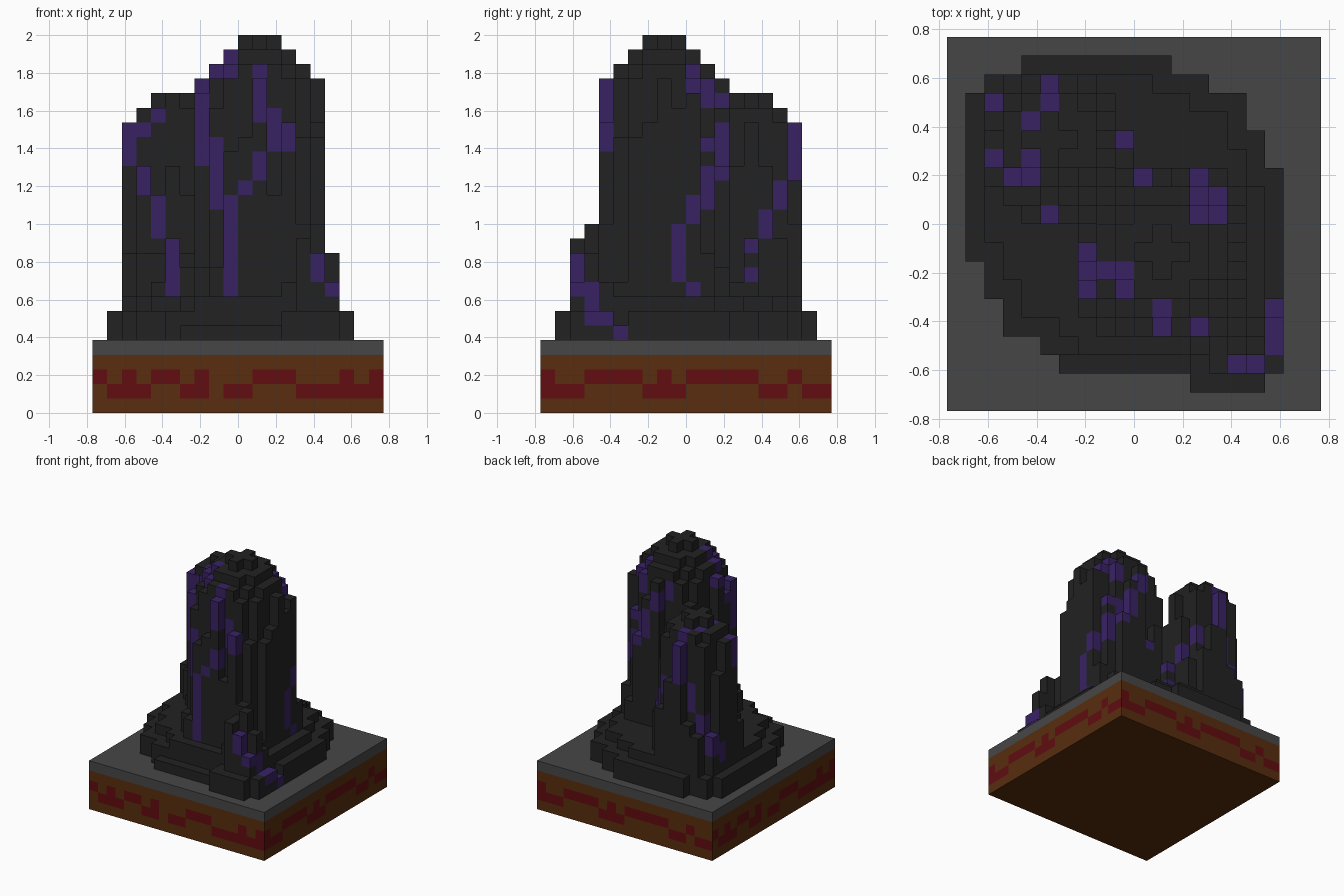
import bpy, bmesh, math, random
from mathutils import Vector

if "Cube" in bpy.data.objects:
    bpy.data.objects.remove(bpy.data.objects["Cube"], do_unlink=True)
random.seed(4)
V, N = 1 / 13, 20            # block size, blocks per base side


def material(name, rgb):
    m = bpy.data.materials.new(name)
    m.use_nodes = True
    m.diffuse_color = (*rgb, 1)
    m.node_tree.nodes["Principled BSDF"].inputs["Base Color"].default_value = (*rgb, 1)
    return m


EARTH = material("brown_earth", (.098, .027, .0045))
RED = material("dark_red", (.119, .004, .005))
GREY = material("grey_stone", (.062, .062, .062))
BLACK = material("black_rock", (.016, .016, .016))
PURPLE = material("purple_vein", (.040, .016, .127))

DIRS = [(1, 0, 0), (-1, 0, 0), (0, 1, 0), (0, -1, 0), (0, 0, 1), (0, 0, -1)]


def build_blocks(name, cells, solid, mats, pick):
    """Skin a set of blocks with their exposed faces; pick() gives the material slot."""
    bm, verts = bmesh.new(), {}

    def corner(p):
        key = tuple(round(c) for c in p)
        if key not in verts:
            verts[key] = bm.verts.new(((key[0] - N / 2) * V, (key[1] - N / 2) * V, key[2] * V))
        return verts[key]

    for c in sorted(cells):
        mid = Vector(c) + Vector((.5, .5, .5))
        for d in DIRS:
            if tuple(a + b for a, b in zip(c, d)) in solid:
                continue
            n = Vector(d)
            u = Vector((d[1], d[2], d[0]))
            w = n.cross(u)
            quad = [mid + (n + u * s + w * t) / 2 for s, t in ((-1, -1), (1, -1), (1, 1), (-1, 1))]
            f = bm.faces.new([corner(p) for p in quad])
            f.material_index = pick(c, d)
    mesh = bpy.data.meshes.new(name)
    bm.to_mesh(mesh)
    bm.free()
    ob = bpy.data.objects.new(name, mesh)
    bpy.context.collection.objects.link(ob)
    for m in mats:
        mesh.materials.append(m)
    return ob


# ---- Base: earth block with a winding red band, grey slab on top
band_a = {2: {0, 2, 4, 5, 7, 11, 12, 13, 17, 19}, 1: {1, 2, 3, 6, 7, 9, 10, 14, 15, 16, 17, 18, 19}}
band_b = {2: {0, 3, 4, 5, 6, 8, 10, 11, 12, 13, 14, 17}, 1: {0, 1, 2, 7, 8, 9, 15, 16, 18, 19}}


def band(c, d):
    i, j, k = c
    if d[2] or k not in (1, 2):
        return 0
    along, rows = {(0, -1): (i, band_a), (1, 0): (j, band_b),
                   (0, 1): (N - 1 - i, band_b), (-1, 0): (N - 1 - j, band_a)}[d[:2]]
    return int(along in rows[k])


earth = {(i, j, k) for i in range(N) for j in range(N) for k in range(4)}
build_blocks("earth_base", earth, earth, [EARTH, RED], band)

bpy.ops.mesh.primitive_cube_add(size=1, location=(0, 0, 4.5 * V))
slab = bpy.context.object
slab.name = "stone_slab"
slab.scale = (N * V, N * V, V)
slab.data.materials.append(GREY)

# ---- Rock: column heights in blocks, with the part that owns each column
height, owner = {}, {}


def raise_column(i, j, h, part):
    if h > height.get((i, j), 0):
        height[i, j], owner[i, j] = h, part


# Mound outline: first and last block of each row, front to back
spans = [(13, 16), (6, 17), (5, 17), (3, 17), (3, 17), (2, 17), (2, 17)] + [(1, 17)] * 5 \
    + [(1, 16)] * 2 + [(1, 15)] * 2 + [(2, 13), (4, 11)]
outline = {(i, j) for j, (a, b) in enumerate(spans, 1) for i in range(a, b + 1)}
for i, j in outline:
    inner = all((i + a, j + b) in outline for a in (-1, 0, 1) for b in (-1, 0, 1))
    low = (j == 2 and i < 13) or (i, j) == (17, 5)
    raise_column(i, j, 8 if inner else 6 if low else 7, "mound")


def spire(part, ci, cj, r, top, reach):
    """Domed round tower with ragged corner columns and rubble at its foot."""
    for i in range(ci - r, ci + r + 1):
        for j in range(cj - r, cj + r + 1):
            dist = math.hypot(i - ci, j - cj)
            ring = max(1, round(dist + .15))
            if dist <= r:
                raise_column(i, j, top + 1 - ring, part)
            elif dist < reach:
                raise_column(i, j, top - r - random.randint(1, 7), part)
            elif dist < reach + .6:
                raise_column(i, j, random.randint(9, 13), part)


spire("tall_spire", 11, 8, 4, 26, 4.5)
spire("back_spire", 5, 14, 3, 22, 3.2)
height[7, 6] = height[15, 10] = 22
# Stepped front of the back spire and its low side columns
for i in range(2, 9):
    for j, cap in ((11, 11 + i % 2), (12, 15 + i % 3)):
        if owner[i, j] == "back_spire":
            height[i, j] = min(height[i, j], cap)
for i, j, h in ((2, 13, 20), (3, 12, 17), (4, 12, 15), (5, 10, 12), (4, 10, 9), (6, 10, 10), (9, 14, 12), (9, 13, 9)):
    height[i, j], owner[i, j] = h, "back_spire"
# Small front rock
for i, j, h in ((15, 3, 13), (14, 3, 12), (14, 2, 12), (15, 2, 11), (16, 3, 11), (16, 2, 9), (16, 4, 9), (13, 3, 9)):
    height[i, j], owner[i, j] = h, "small_rock"

solid = {(i, j, k) for (i, j), h in height.items() for k in range(5, h)}

# ---- Purple veins: painted on the first block met from each side
veins = set()


def paint(side, runs):
    for a, k0, k1 in runs:
        for k in range(k0, k1 + 1):
            for s in (range(N) if side in ("front", "left") else reversed(range(N))):
                c = (a, s, k) if side in ("front", "back") else (s, a, k)
                if c in solid:
                    veins.add(c)
                    break


paint("front", [(9, 8, 14), (9, 24, 24), (8, 14, 18), (7, 19, 21), (10, 15, 15), (11, 16, 17),
                (11, 21, 23), (12, 18, 20), (2, 17, 19), (3, 15, 16), (3, 19, 19), (4, 12, 14),
                (4, 20, 20), (5, 8, 11), (15, 9, 10), (16, 8, 8)])
paint("right", [(10, 23, 23), (11, 21, 22), (12, 21, 21), (12, 17, 18), (11, 14, 16), (10, 13, 14),
                (9, 9, 12), (10, 8, 8), (4, 18, 20), (17, 16, 18), (16, 14, 15), (15, 12, 13),
                (14, 11, 11), (14, 9, 9), (2, 8, 10), (3, 6, 8), (4, 6, 6), (5, 5, 5)])
paint("back", [(5, 16, 19), (4, 13, 15), (3, 11, 12), (10, 21, 22), (11, 20, 20), (12, 18, 19), (13, 16, 18)])
paint("left", [(16, 9, 10), (15, 8, 9), (8, 22, 22), (7, 20, 21), (6, 17, 19), (5, 14, 16)])
for i, j in ((5, 16), (5, 17), (4, 15), (2, 13), (3, 12), (4, 12), (5, 10), (9, 14), (10, 12), (13, 12),
             (14, 10), (14, 11), (7, 7), (8, 7), (9, 6), (11, 4), (11, 5), (17, 3), (17, 4), (17, 5), (16, 2)):
    veins.add((i, j, height[i, j] - 1))

for part in ("mound", "tall_spire", "back_spire", "small_rock"):
    cells = {c for c in solid if owner[c[:2]] == part}
    build_blocks(part, cells, solid, [BLACK, PURPLE], lambda c, d: int(c in veins))
